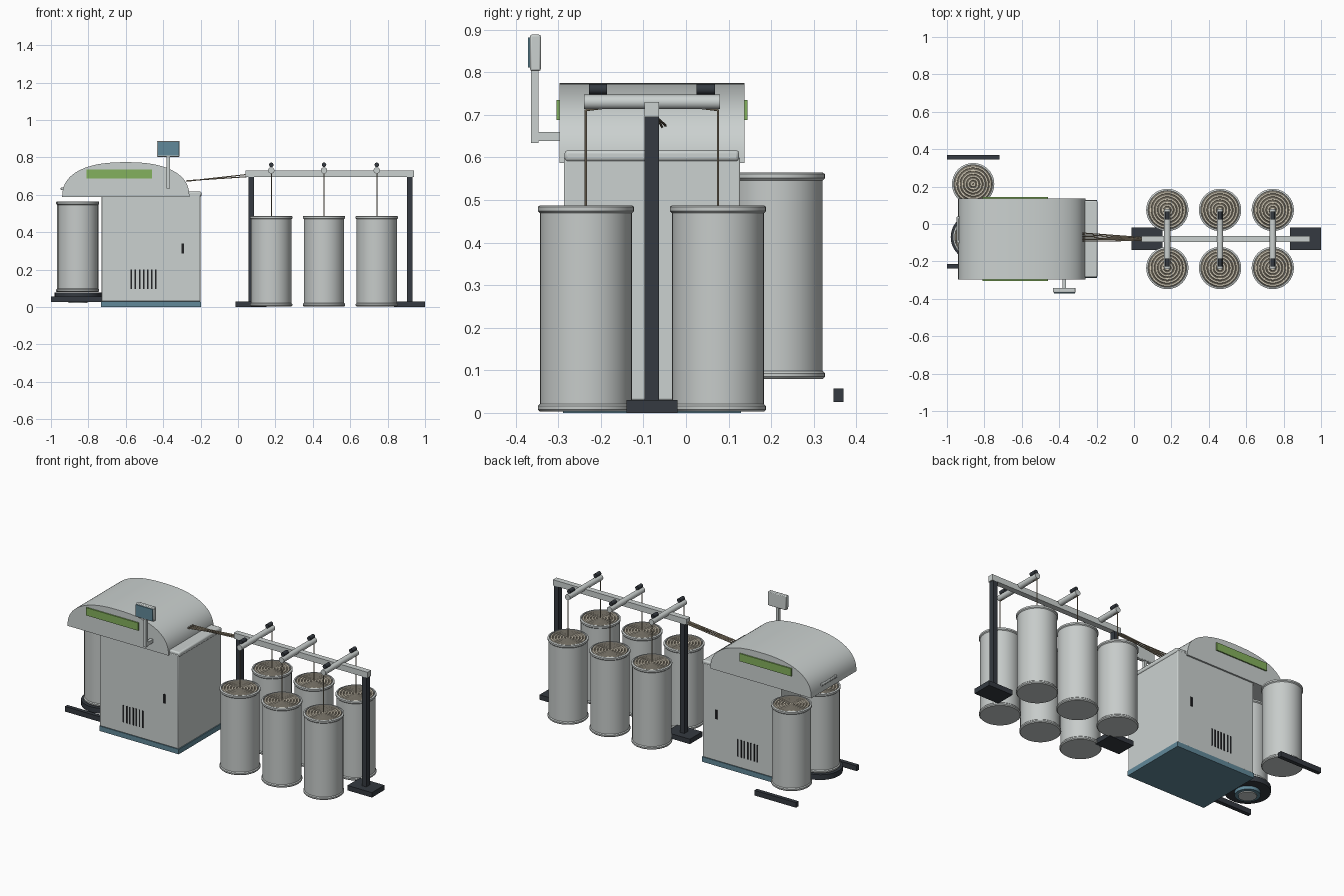
import bpy, bmesh, math
from mathutils import Vector

cube = bpy.data.objects.get("Cube")
if cube:
    bpy.data.objects.remove(cube, do_unlink=True)


def material(name, r, g, b):
    m = bpy.data.materials.new(name)
    m.use_nodes = True
    m.diffuse_color = (r, g, b, 1)
    m.node_tree.nodes["Principled BSDF"].inputs["Base Color"].default_value = (r, g, b, 1)
    return m


GREY = material("light grey paint", .60, .64, .63)
CAN = material("can grey", .57, .60, .59)
DARK = material("charcoal", .035, .042, .052)
TEAL = material("teal", .12, .25, .32)
GREEN = material("green", .23, .44, .11)
CREAM = material("cream fibre", .68, .62, .50)
TAN = material("tan fibre", .36, .30, .21)
BLACK = material("vent black", .015, .016, .018)
made = []


def finish(name, bm, *mats):
    bmesh.ops.recalc_face_normals(bm, faces=bm.faces[:])
    mesh = bpy.data.meshes.new(name)
    bm.to_mesh(mesh)
    bm.free()
    for m in mats:
        mesh.materials.append(m)
    ob = bpy.data.objects.new(name, mesh)
    bpy.context.collection.objects.link(ob)
    made.append(ob)
    return ob


def box(name, mat, x, y, z, bevel=0):
    """Box from (low, high) ranges on each axis."""
    bm = bmesh.new()
    bmesh.ops.create_cube(bm, size=1)
    for v in bm.verts:
        v.co = Vector([(lo + hi) / 2 + c * (hi - lo) for c, (lo, hi) in zip(v.co, (x, y, z))])
    ob = finish(name, bm, mat)
    if bevel:
        mod = ob.modifiers.new("bevel", "BEVEL")
        mod.width, mod.segments = bevel, 2
    return ob


def rod(name, mat, a, b, radius, sides=16):
    """Cylinder between two points."""
    a, b = Vector(a), Vector(b)
    bm = bmesh.new()
    bmesh.ops.create_cone(bm, cap_ends=True, segments=sides, radius1=radius,
                          radius2=radius, depth=(b - a).length)
    turn = Vector((0, 0, 1)).rotation_difference(b - a).to_matrix()
    for v in bm.verts:
        v.co = turn @ v.co + (a + b) / 2
    return finish(name, bm, mat)


def lathe(name, mats, profile, place, rule=None, sides=40):
    """Spin (radius, height) points; rule picks a material from radius and height."""
    bm = bmesh.new()
    rings = []
    for r, z in profile:
        n = 1 if r == 0 else sides
        rings.append([bm.verts.new((r * math.cos(math.tau * i / sides),
                                    r * math.sin(math.tau * i / sides), z)) for i in range(n)])
    for (low, high), (p, q) in zip(zip(rings, rings[1:]), zip(profile, profile[1:])):
        for i in range(sides):
            j = (i + 1) % sides
            corners = [low[i % len(low)], low[j % len(low)], high[j % len(high)], high[i % len(high)]]
            face = bm.faces.new(list(dict.fromkeys(corners)))
            if rule:
                face.material_index = rule(p, q)
    ob = finish(name, bm, *mats)
    ob.location = place
    return ob


# Sliver can: rimmed drum filled with coiled fibre
R, H = .108, .487
can_profile = [(0, .003), (R, .003), (R + .005, .008), (R + .005, .016), (R, .021),
               (R, H - .018), (R + .005, H - .013), (R + .005, H - .003), (R, H),
               (R - .005, H), (R - .006, H - .01)]
COILS = 6
step = (R - .008) / COILS
for k in range(COILS):
    outer = R - .008 - k * step
    can_profile += [(outer, H - .009), (outer - step * .2, H - .001),
                    (outer - step * .7, H - .001), (outer - step * .8, H - .009)]
can_profile.append((0, H - .009))


def can_colour(p, q):
    if p[1] < H - .012 or q[0] >= R - .006 and p[0] > R - .007:
        return 0
    return 2 if abs(p[1] - q[1]) < .001 and p[1] < H - .005 else 1


def can(name, x, y, z=0):
    lathe(name, (CAN, CREAM, TAN), can_profile, (x, y, z), can_colour)


# Machine cabinet
MID = -.08
box("cabinet", GREY, (-.73, -.20), (MID - .207, MID + .207), (.03, .60), .004)
box("cabinet_shoulder", GREY, (-.30, -.195), (MID - .205, MID + .205), (.59, .617), .008)
box("cabinet_plinth", TEAL, (-.732, -.197), (MID - .209, MID + .209), (0, .03))

# Arched hood, a flattened superellipse pushed through the depth
bm = bmesh.new()
arch = []
for i in range(41):
    t = math.pi * i / 40
    c, s = math.cos(t), max(math.sin(t), 0)
    arch.append(bm.verts.new((-.60 + .34 * math.copysign(abs(c) ** (2 / 2.4), c),
                              MID - .217, .587 + .187 * s ** (2 / 2.4))))
cap = bm.faces.new(arch)
side = bmesh.ops.extrude_face_region(bm, geom=[cap], use_keep_orig=True)["geom"]
bmesh.ops.translate(bm, vec=(0, .434, 0), verts=[g for g in side if isinstance(g, bmesh.types.BMVert)])
finish("hood", bm, GREY)

# Hood pull handle
box("hood_handle", GREY, (-.948, -.936), (-.10, .04), (.626, .638), .003)
for y in (-.095, .035):
    box("hood_handle_mount", GREY, (-.945, -.91), (y - .006, y + .006), (.626, .638))

# Panels, vents and latches on both faces of the machine
for label, s in (("front", -1), ("back", 1)):
    def span(near, far):
        return tuple(sorted((MID + s * near, MID + s * far)))
    box(label + "_green_panel", GREEN, (-.81, -.46), span(.216, .2245), (.688, .735))
    box(label + "_latch", BLACK, (-.302, -.288), span(.206, .211), (.285, .34))
    for k in range(7):
        x = -.57 + k * .0217
        box(label + "_vent_slot", BLACK, (x - .004, x + .004), span(.206, .2095), (.095, .20))

# Control screen on its arm
box("screen_arm", GREY, (-.382, -.364), (-.364, -.29), (.638, .66))
box("screen_post", GREY, (-.382, -.364), (-.364, -.346), (.634, .81))
box("screen_case", GREY, (-.433, -.312), (-.366, -.341), (.803, .888), .004)
box("screen_glass", TEAL, (-.429, -.316), (-.371, -.365), (.811, .881))

# Delivery cans, turntable and rails
can("delivery_can_front", -.855, -.07, .077)
can("delivery_can_back", -.86, .213, .077)
rod("turntable", DARK, (-.855, -.07, .046), (-.855, -.07, .078), .125, 40)
rod("turntable_hub", TEAL, (-.855, -.07, .026), (-.855, -.07, .048), .07, 32)
rod("turntable_cap", CAN, (-.855, -.07, .02), (-.855, -.07, .03), .05, 32)
for y in (-.225, .358):
    box("floor_rail", DARK, (-1, -.72), (y - .012, y + .012), (.026, .057))

# Creel gantry
box("creel_beam", GREY, (.04, .94), (MID - .017, MID + .017), (.695, .73))
for x in (.07, .9175):
    box("creel_post", DARK, (x - .015, x + .015), (MID - .017, MID + .017), (.03, .696))
    box("creel_foot", DARK, (x - .0825, x + .0825), (MID - .06, MID + .06), (0, .03))

# Supply cans, cross arms, rollers and rising strands
for x in (.178, .46, .742):
    rod("cross_arm", GREY, (x, -.24, .73), (x, .08, .73), .017, 24)
    for s in (-1, 1):
        y = MID + s * .155
        can("supply_can", x, y)
        rod("guide_roller", DARK, (x, MID + s * .105, .76), (x, MID + s * .148, .76), .012)
        rod("rising_strand", TAN, (x, y, .475), (x, y, .712), .0028, 8)
        rod("turning_strand", TAN, (x, y, .711), (x, MID + s * .10, .718), .0028, 8)

# Strand bundle fanning from the beam into the hood
for k in range(6):
    offset = (k - 2.5) / 2.5
    rod("feed_strand", TAN, (-.275, MID + .01 + offset * .022, .672 + .003 * (k % 2)),
        (.045, MID + offset * .008, .708 - .012 * (k % 2)), .0028, 8)

# Smooth round surfaces, keep corners sharp
bpy.ops.object.select_all(action="DESELECT")
for ob in made:
    ob.select_set(True)
bpy.context.view_layer.objects.active = made[0]
bpy.ops.object.shade_smooth_by_angle(angle=math.radians(35))
